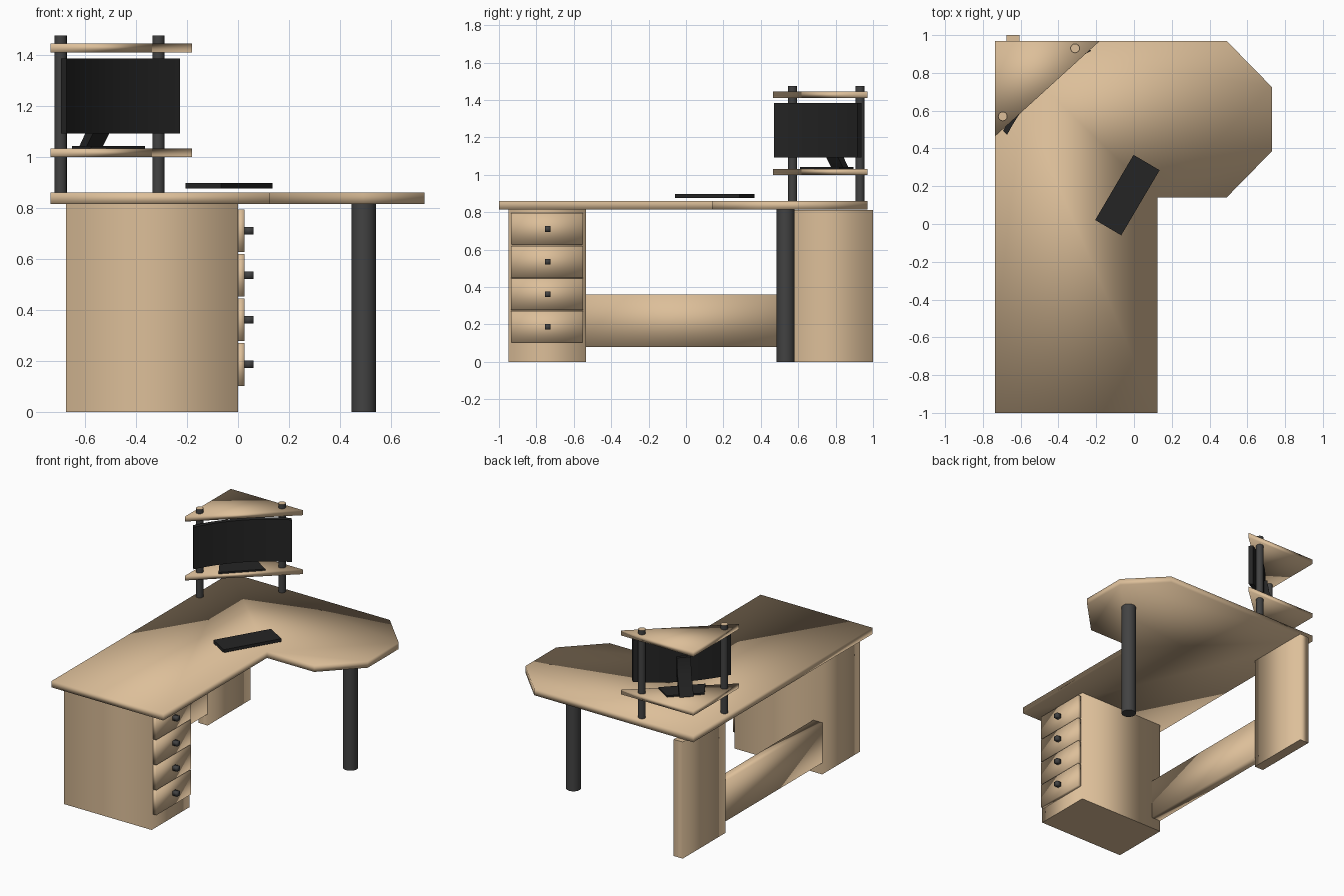
import bpy, bmesh, math
from mathutils import Matrix, Vector

cube = bpy.data.objects.get("Cube")
if cube:
    bpy.data.objects.remove(cube, do_unlink=True)


def material(name, rgb, rough=0.5):
    m = bpy.data.materials.new(name)
    m.use_nodes = True
    color = (*rgb, 1)
    m.diffuse_color = color
    node = m.node_tree.nodes["Principled BSDF"]
    node.inputs["Base Color"].default_value = color
    node.inputs["Roughness"].default_value = rough
    return m


WOOD = material("light wood", (0.72, 0.52, 0.32))
METAL = material("dark grey metal", (0.055, 0.055, 0.055))
BLACK = material("black plastic", (0.018, 0.018, 0.018))


def finish(name, bm, *mats, sharp_caps=False, smooth_angle=None):
    bmesh.ops.recalc_face_normals(bm, faces=bm.faces)
    for f in bm.faces:
        f.smooth = True
    for e in bm.edges:
        flat = abs(e.verts[0].co.z - e.verts[1].co.z) < 1e-5
        if sharp_caps and flat:
            e.smooth = False
        if smooth_angle and e.calc_face_angle(0) > smooth_angle:
            e.smooth = False
    mesh = bpy.data.meshes.new(name)
    bm.to_mesh(mesh)
    bm.free()
    for m in mats:
        mesh.materials.append(m)
    obj = bpy.data.objects.new(name, mesh)
    bpy.context.collection.objects.link(obj)
    return obj


def prism(name, outline, z0, z1, mat, **style):
    """Extrude a plan outline from z0 up to z1."""
    bm = bmesh.new()
    face = bm.faces.new([bm.verts.new((x, y, z0)) for x, y in outline])
    top = bmesh.ops.extrude_face_region(bm, geom=[face])["geom"]
    verts = [g for g in top if isinstance(g, bmesh.types.BMVert)]
    bmesh.ops.translate(bm, verts=verts, vec=(0, 0, z1 - z0))
    return finish(name, bm, mat, **style)


def box(name, x0, x1, y0, y1, z0, z1, mat, **style):
    return prism(name, [(x0, y0), (x1, y0), (x1, y1), (x0, y1)], z0, z1, mat, **style)


def post(name, x, y, radius, z0, z1, cap=METAL):
    bm = bmesh.new()
    bmesh.ops.create_cone(bm, cap_ends=True, segments=16, radius1=radius, radius2=radius,
                          depth=z1 - z0, matrix=Matrix.Translation((x, y, (z0 + z1) / 2)))
    for f in bm.faces:
        if f.normal.z > 0.9:
            f.material_index = 1
    return finish(name, bm, METAL, cap, sharp_caps=True)


# Desk top and its supports
top_outline = [(-0.735, -1), (0.125, -1), (0.125, 0.14), (0.49, 0.14),
               (0.73, 0.385), (0.73, 0.725), (0.49, 0.97), (-0.735, 0.97)]
prism("desk_top", top_outline, 0.815, 0.86, WOOD)
box("drawer_cabinet", -0.675, 0, -0.95, -0.535, 0, 0.815, WOOD, sharp_caps=True)
box("corner_panel", -0.675, -0.605, 0.53, 1.0, 0, 0.812, WOOD, sharp_caps=True)
box("stretcher_board", -0.675, -0.605, -0.535, 0.53, 0.08, 0.36, WOOD)
post("round_leg", 0.493, 0.533, 0.048, 0, 0.815)

# Four drawers with square knobs
for i in range(4):
    z = 0.187 + 0.1745 * i
    box(f"drawer_{i + 1}", -0.003, 0.025, -0.935, -0.55, z - 0.084, z + 0.084, WOOD)
    box(f"drawer_knob_{i + 1}", 0.025, 0.06, -0.755, -0.725, z - 0.015, z + 0.015, METAL)

# Corner shelves on two posts
shelf = [(-0.735, 0.97), (-0.735, 0.465), (-0.18, 0.97)]
prism("lower_shelf", shelf, 1.0, 1.032, WOOD)
prism("upper_shelf", shelf, 1.41, 1.445, WOOD)
post("shelf_post_front", -0.695, 0.57, 0.024, 0.86, 1.475, WOOD)
post("shelf_post_back", -0.312, 0.93, 0.024, 0.86, 1.475, WOOD)

# Monitor parts are placed along the shelf diagonal: u across, n towards the corner
CENTRE = Vector((-0.46, 0.705))
U = Vector((1, 1)).normalized()
N = Vector((-1, 1)).normalized()


def diagonal(u, n):
    return CENTRE + U * u + N * n


steps, half, sag, thick = 12, 0.315, 0.05, 0.03
front = []
for i in range(steps + 1):
    t = 2 * i / steps - 1
    front.append((half * t, sag * (1 - t * t) - thick / 2))
back = [(u, n + thick) for u, n in reversed(front)]
prism("curved_screen", [diagonal(*p) for p in front + back], 1.092, 1.385, BLACK,
      smooth_angle=math.radians(40))
base = [(-0.15, 0.015), (0.15, 0.015), (0.12, 0.15), (-0.12, 0.15)]
prism("monitor_base", [diagonal(u, n) for u, n in base], 1.032, 1.043, BLACK,
      smooth_angle=math.radians(40))

# Bent monitor neck: a side profile swept across its width
bm = bmesh.new()
profile = [(0.145, 1.04), (0.185, 1.04), (0.1, 1.17), (0.085, 1.27), (0.05, 1.27), (0.06, 1.16)]
rings = []
for u in (-0.045, 0.045):
    rings.append([bm.verts.new((*diagonal(u, n), z)) for n, z in profile])
    bm.faces.new(rings[-1])
for i in range(len(profile)):
    j = (i + 1) % len(profile)
    bm.faces.new((rings[0][i], rings[0][j], rings[1][j], rings[1][i]))
finish("monitor_neck", bm, BLACK, smooth_angle=math.radians(40))

# Keyboard, turned on the desk
keyboard = box("keyboard", -0.2, 0.2, -0.08, 0.08, 0, 0.021, BLACK, smooth_angle=math.radians(40))
keyboard.location = (-0.035, 0.153, 0.876)
keyboard.rotation_euler.z = math.radians(59.5)
